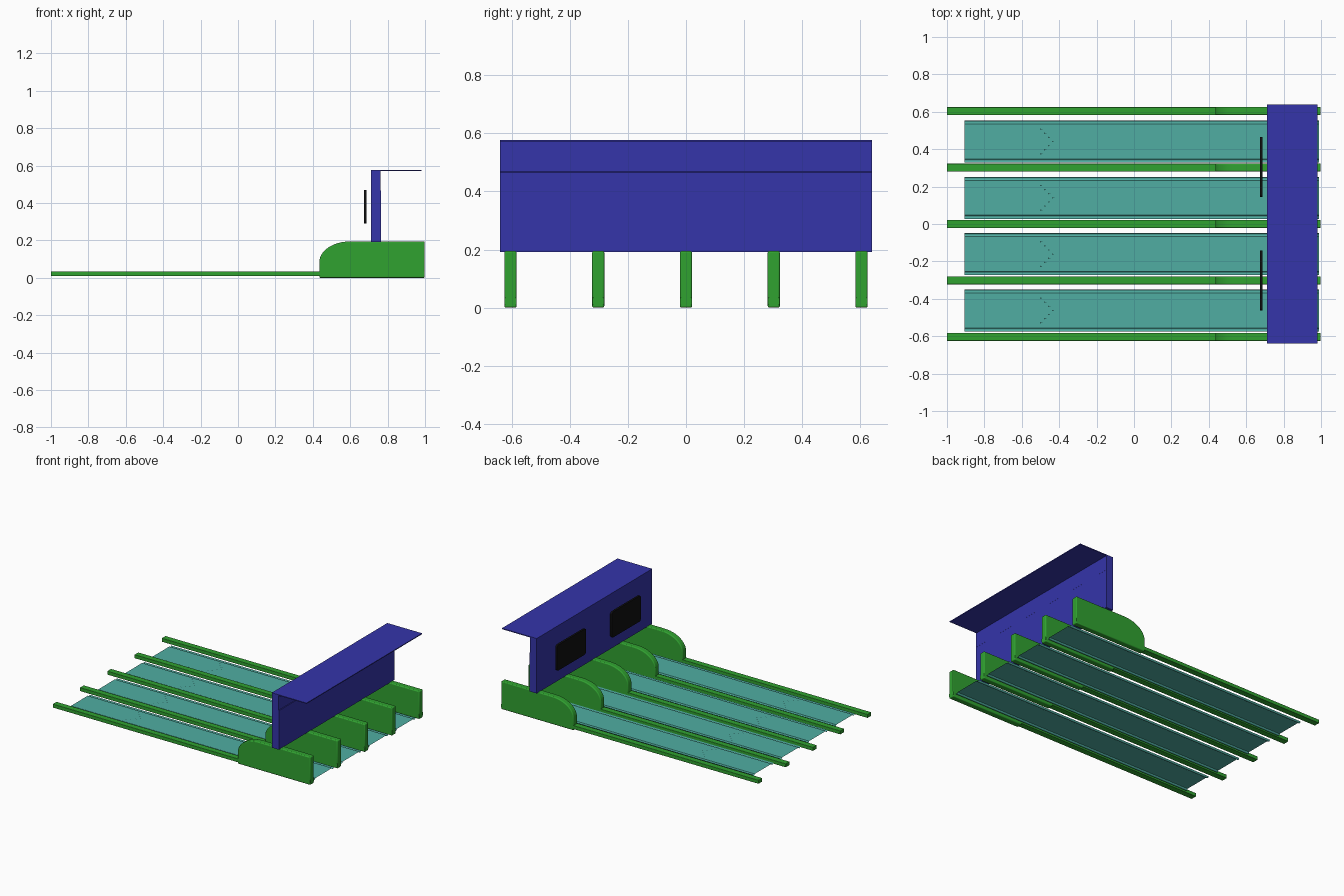
import bpy, bmesh, math

if "Cube" in bpy.data.objects:
    bpy.data.objects.remove(bpy.data.objects["Cube"])


def material(name, rgb):
    m = bpy.data.materials.new(name)
    m.diffuse_color = (*rgb, 1)
    m.use_nodes = True
    m.node_tree.nodes["Principled BSDF"].inputs["Base Color"].default_value = m.diffuse_color
    return m


GREEN = material("green", (0.03, 0.36, 0.03))
TEAL = material("teal", (0.08, 0.42, 0.36))
BLUE = material("blue", (0.035, 0.035, 0.40))
BLACK = material("black", (0.005, 0.005, 0.005))
DARK = material("dark_marker", (0.02, 0.10, 0.09))


def finish(name, bm, mat, bevel=0, smooth=True):
    bmesh.ops.recalc_face_normals(bm, faces=bm.faces)
    me = bpy.data.meshes.new(name)
    bm.to_mesh(me)
    bm.free()
    ob = bpy.data.objects.new(name, me)
    bpy.context.collection.objects.link(ob)
    me.materials.append(mat)
    if bevel:
        mod = ob.modifiers.new("bevel", 'BEVEL')
        mod.width, mod.segments = bevel, 3
        mod.limit_method, mod.angle_limit = 'ANGLE', math.radians(50)
    if smooth:
        bpy.ops.object.select_all(action='DESELECT')
        ob.select_set(True)
        bpy.context.view_layer.objects.active = ob
        bpy.ops.object.shade_smooth_by_angle(angle=math.radians(35))
    return ob


def extrude_profile(name, pts, start, depth, mat, **kw):
    """Closed solid: 3D outline swept along the depth vector."""
    bm = bmesh.new()
    face = bm.faces.new([bm.verts.new(start(p)) for p in pts])
    new = bmesh.ops.extrude_face_region(bm, geom=[face])["geom"]
    bmesh.ops.translate(bm, vec=depth, verts=[v for v in new if isinstance(v, bmesh.types.BMVert)])
    return finish(name, bm, mat, **kw)


def box(name, x, y, z, mat, **kw):
    return extrude_profile(name, [(x[0], z[0]), (x[1], z[0]), (x[1], z[1]), (x[0], z[1])],
                           lambda p: (p[0], y[0], p[1]), (0, y[1] - y[0], 0), mat, **kw)


# Dividers: low rail plus a tall rounded ball-return hood
hood = [(0.998, 0.0), (0.998, 0.195)]
hood += [(0.60 - 0.165 * math.sin(a), 0.085 + 0.11 * math.cos(a))
         for a in (math.pi / 2 * i / 12 for i in range(13))]
hood += [(0.435, 0.0)]
for i in range(5):
    y = -0.604 + 0.302 * i
    box(f"divider_rail_{i}", (-1, 0.998), (y - 0.021, y + 0.021), (0.01, 0.035), GREEN, bevel=0.002)
    extrude_profile(f"return_hood_{i}", hood, lambda p: (p[0], y - 0.021, p[1]), (0, 0.042, 0),
                    GREEN, bevel=0.006)

# Lanes: one thin sheet with a half-round gutter along each side
X0, X1, TOP, GR = -0.907, 0.988, 0.02, 0.0095
for i in range(4):
    yc = -0.462 + 0.301 * i
    section = []
    for gc in (-0.1025, 0.1025):
        section += [(gc - GR * math.cos(a), TOP - GR * math.sin(a))
                    for a in (math.pi * k / 8 for k in range(9))]
    bm = bmesh.new()
    rows = [[bm.verts.new((x, yc + p[0], p[1])) for p in section] for x in (X0, X1)]
    for k in range(len(section) - 1):
        bm.faces.new((rows[0][k], rows[1][k], rows[1][k + 1], rows[0][k + 1]))
    ob = finish(f"lane_{i}", bm, TEAL)
    if ob.data.polygons[8].normal.z < 0:
        ob.data.flip_normals()

    # Chevron of seven aiming arrows
    bm = bmesh.new()
    for k in range(-3, 4):
        x, y = -0.432 - 0.021 * abs(k), yc + 0.022 * k
        bm.faces.new([bm.verts.new((x + dx, y + dy, TOP + 0.0015))
                      for dx, dy in ((0.007, 0), (-0.007, 0.004), (-0.007, -0.004))])
    finish(f"aiming_arrows_{i}", bm, DARK, smooth=False)

# Masking wall with its thin roof panel
wall = [(0.71, 0.192), (0.765, 0.192), (0.765, 0.465), (0.762, 0.468), (0.762, 0.571),
        (0.98, 0.571), (0.98, 0.577), (0.71, 0.577)]
extrude_profile("masking_wall", wall, lambda p: (p[0], -0.64, p[1]), (0, 1.28, 0), BLUE)

# Two score screens standing just off the wall
for side, y in (("left", 0.305), ("right", -0.303)):
    w, h, r = 0.16, 0.09, 0.014
    outline = [(sx * (w - r) + r * math.cos(a + b), sz * (h - r) + r * math.sin(a + b))
               for sx, sz, a in ((1, 1, 0), (-1, 1, math.pi / 2),
                                 (-1, -1, math.pi), (1, -1, 1.5 * math.pi))
               for b in (math.pi / 8 * k for k in range(5))]
    extrude_profile(f"score_screen_{side}", outline,
                    lambda p: (0.674, y + p[0], 0.38 + p[1]), (0.014, 0, 0), BLACK)
